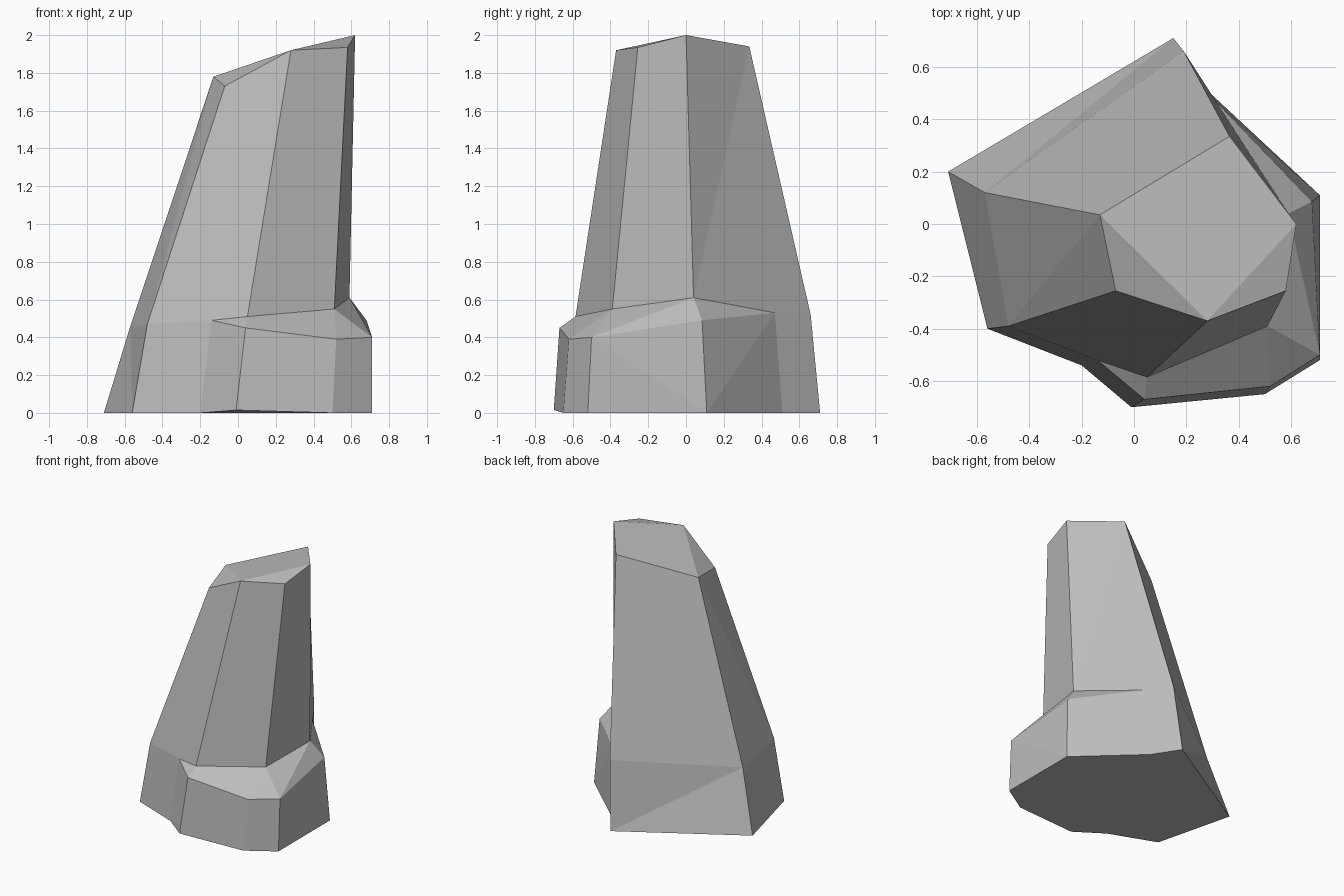
import bpy
import bmesh

if "Cube" in bpy.data.objects:
    bpy.data.objects.remove(bpy.data.objects["Cube"], do_unlink=True)


def make_material(name, color):
    material = bpy.data.materials.new(name)
    material.use_nodes = True
    material.diffuse_color = color
    material.node_tree.nodes["Principled BSDF"].inputs["Base Color"].default_value = color
    return material


def add_ring(bm, points):
    return [bm.verts.new(point) for point in points]


def add_panel(bm, lower, upper, fold="flat"):
    """Wall panel between a lower edge chain and an upper edge, optionally folded."""
    first, last = lower[0], lower[-1]
    left, right = upper
    if fold == "rising":
        bm.faces.new(lower + [right])
        bm.faces.new([first, right, left])
    elif fold == "falling":
        bm.faces.new(lower + [left])
        bm.faces.new([last, right, left])
    else:
        bm.faces.new(lower + [right, left])


bm = bmesh.new()

# Foot outline on the ground, counterclockwise from the left corner
foot = add_ring(bm, [
    (-0.71, 0.20, 0), (-0.56, -0.40, 0), (-0.20, -0.54, 0),
    (-0.01, -0.70, 0.015), (0.50, -0.65, 0), (0.71, -0.52, 0),
    (0.71, 0.11, 0), (0.28, 0.51, 0), (0.15, 0.71, 0),
])

# Shoulder outline: the top of the foot, with the ledge in the middle
shoulder = add_ring(bm, [
    (-0.57, 0.12, 0.46), (-0.48, -0.39, 0.47), (-0.14, -0.52, 0.49),
    (0.04, -0.67, 0.45), (0.52, -0.62, 0.39), (0.71, -0.50, 0.40),
    (0.68, 0.085, 0.49), (0.31, 0.47, 0.53), (0.19, 0.66, 0.52),
])
west, south_west, ledge_start, rim_a, rim_b, rim_c, rim_d, ledge_end, north = shoulder

# Inner corners where the column rises from the ledge
south, south_east, east = add_ring(bm, [
    (0.05, -0.585, 0.51), (0.51, -0.39, 0.55), (0.59, 0.04, 0.61),
])

# Slanted crown corners
crown = add_ring(bm, [
    (-0.13, 0.035, 1.78), (-0.07, -0.255, 1.73), (0.28, -0.37, 1.92),
    (0.58, -0.255, 1.935), (0.62, 0, 2.0), (0.365, 0.335, 1.94),
])

# Foot walls and underside
foot_folds = ["falling"] + ["flat"] * 4 + ["falling", "rising", "flat", "rising"]
for i, fold in enumerate(foot_folds):
    j = (i + 1) % len(foot)
    add_panel(bm, [foot[i], foot[j]], [shoulder[i], shoulder[j]], fold)
bm.faces.new(list(reversed(foot)))

# Ledge facets around the column
for facet in (
    [ledge_start, rim_a, south],
    [south, rim_a, rim_b, south_east],
    [south_east, rim_b, rim_c],
    [south_east, rim_c, east],
    [east, rim_c, rim_d],
    [east, rim_d, ledge_end],
):
    bm.faces.new(facet)

# Column walls
column = [
    ([west, south_west], "falling"),
    ([south_west, ledge_start, south], "flat"),
    ([south, south_east], "flat"),
    ([south_east, east], "flat"),
    ([east, ledge_end, north], "rising"),
    ([north, west], "flat"),
]
for i, (lower, fold) in enumerate(column):
    add_panel(bm, lower, [crown[i], crown[(i + 1) % len(crown)]], fold)

# Crown: main slab with two chipped corners
tip_a, tip_b, tip_c, tip_d, tip_e, tip_f = crown
for facet in ([tip_a, tip_b, tip_c], [tip_c, tip_d, tip_e], [tip_a, tip_c, tip_e, tip_f]):
    bm.faces.new(facet)

bmesh.ops.recalc_face_normals(bm, faces=bm.faces)
mesh = bpy.data.meshes.new("rock_spire")
bm.to_mesh(mesh)
bm.free()
mesh.materials.append(make_material("stone_grey", (0.5, 0.5, 0.5, 1)))
rock = bpy.data.objects.new("rock_spire", mesh)
bpy.context.collection.objects.link(rock)
